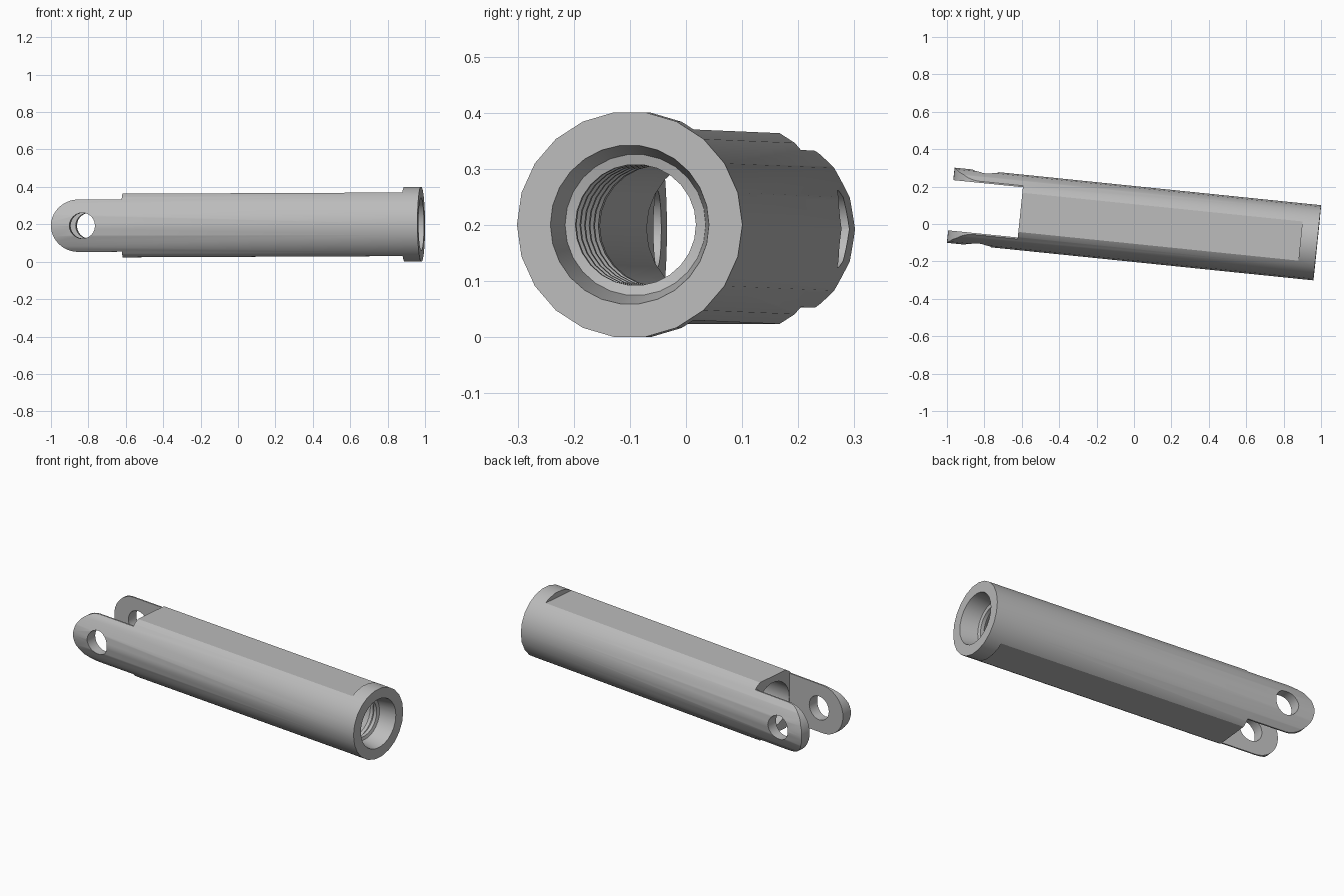
import bpy, bmesh, math
from mathutils import Matrix, Vector

old = bpy.data.objects.get("Cube")
if old:
    bpy.data.objects.remove(old, do_unlink=True)

R, HALF = 0.202, 0.985       # tube radius and half length
SLOT_X, SLOT_Y = -0.61, 0.135  # fork slot depth and half width


def make_object(name, bm):
    bmesh.ops.recalc_face_normals(bm, faces=bm.faces)
    mesh = bpy.data.meshes.new(name)
    bm.to_mesh(mesh)
    bm.free()
    obj = bpy.data.objects.new(name, mesh)
    bpy.context.collection.objects.link(obj)
    return obj


def lathe(name, profile, sides):
    """Closed solid turned around the x axis from (x, radius) points."""
    bm = bmesh.new()
    rings = []
    for x, r in profile:
        angles = [math.tau * i / sides for i in range(sides)]
        rings.append([bm.verts.new((x, r * math.cos(a), r * math.sin(a))) for a in angles])
    for a, b in zip(rings, rings[1:]):
        for i in range(sides):
            j = (i + 1) % sides
            bm.faces.new((a[i], a[j], b[j], b[i]))
    bm.faces.new(rings[0])
    bm.faces.new(rings[-1])
    return make_object(name, bm)


def extrude_y(name, outline, y0, y1):
    """Prism from an (x, z) outline."""
    bm = bmesh.new()
    face = bm.faces.new([bm.verts.new((x, y0, z)) for x, z in outline])
    geom = bmesh.ops.extrude_face_region(bm, geom=[face])["geom"]
    moved = [v for v in geom if isinstance(v, bmesh.types.BMVert)]
    bmesh.ops.translate(bm, verts=moved, vec=(0, y1 - y0, 0))
    return make_object(name, bm)


def circle(cx, r, a0, a1, n):
    return [(cx + r * math.cos(a0 + (a1 - a0) * i / n),
             r * math.sin(a0 + (a1 - a0) * i / n)) for i in range(n + 1)]


def boolean(target, cutter, operation):
    mod = target.modifiers.new(cutter.name, "BOOLEAN")
    mod.object, mod.operation, mod.solver = cutter, operation, "EXACT"
    bpy.ops.object.select_all(action="DESELECT")
    bpy.context.view_layer.objects.active = target
    target.select_set(True)
    bpy.ops.object.modifier_apply(modifier=mod.name)
    bpy.data.objects.remove(cutter, do_unlink=True)


# Turned outer tube
tube = lathe("forked_tube", [(-HALF - 0.05, R), (HALF, R)], 22)

# Side outline: collar, wrench flats, narrower lugs and rounded lug tips
upper = [(1.1, 0.3), (0.895, 0.3), (0.895, 0.17), (SLOT_X, 0.17), (SLOT_X, 0.14)]
tip = circle(-HALF + 0.14, 0.14, math.pi / 2, math.pi * 1.5, 20)
outline = upper + tip + [(x, -z) for x, z in reversed(upper)]
boolean(tube, extrude_y("side_outline", outline, -0.4, 0.4), "INTERSECT")

# Slot between the two lugs
slot = [(-1.2, -0.4), (SLOT_X, -0.4), (SLOT_X, 0.4), (-1.2, 0.4)]
boolean(tube, extrude_y("slot_cutter", slot, -SLOT_Y, SLOT_Y), "DIFFERENCE")

# Pin holes through both lugs
pin = circle(-0.817, 0.069, 0, math.tau, 24)[:-1]
boolean(tube, extrude_y("pin_cutter", pin, -0.4, 0.4), "DIFFERENCE")

# Stepped bore with thread ridges
bore = [(1.0, 0.1445), (0.885, 0.126), (0.88, 0.108)]
pitch = 0.08
for i in range(5):
    x = 0.86 - i * pitch
    bore += [(x, 0.108), (x - 0.02, 0.126), (x - 0.04, 0.126), (x - 0.06, 0.108)]
bore += [(0.45, 0.108), (0.44, 0.133), (SLOT_X - 0.1, 0.133)]
boolean(tube, lathe("bore_cutter", bore, 26), "DIFFERENCE")

# Lay the part slightly askew and rest it on the ground
turn = Matrix.Rotation(math.radians(-5.85), 4, "Z") @ Matrix.Rotation(math.radians(-0.25), 4, "Y")
tube.data.transform(turn)
low = min(v.co.z for v in tube.data.vertices)
tube.data.transform(Matrix.Translation(Vector((0, 0, -low))))

# Plain grey metal
grey = bpy.data.materials.new("grey_metal")
grey.use_nodes = True
colour = (0.5, 0.5, 0.5, 1)
grey.diffuse_color = colour
grey.node_tree.nodes["Principled BSDF"].inputs["Base Color"].default_value = colour
tube.data.materials.clear()
tube.data.materials.append(grey)

bpy.ops.object.select_all(action="DESELECT")
tube.select_set(True)
bpy.context.view_layer.objects.active = tube
bpy.ops.object.shade_smooth_by_angle(angle=math.radians(28))
